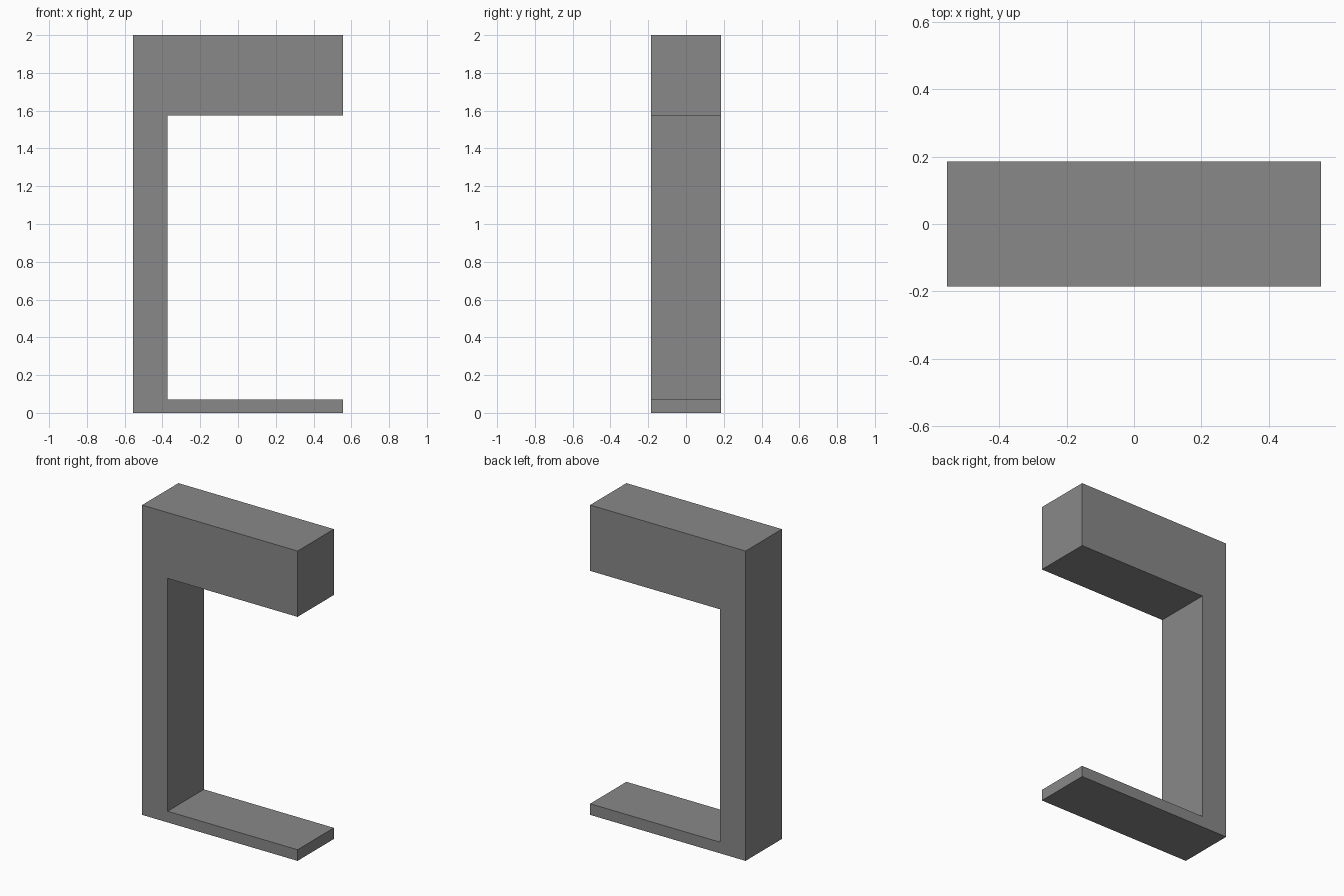
import bpy
import bmesh

cube = bpy.data.objects.get("Cube")
if cube:
    bpy.data.objects.remove(cube, do_unlink=True)

HALF_W, HALF_D, TOP = 0.555, 0.185, 2.0
INNER_X, BEAM_Z, BASE_Z = -0.373, 1.575, 0.072

grey = bpy.data.materials.new("mid_grey")
grey.use_nodes = True
colour = (0.25, 0.25, 0.25, 1)
grey.diffuse_color = colour
grey.node_tree.nodes["Principled BSDF"].inputs["Base Color"].default_value = colour

# C-shaped side profile: base plate, upright and heavy top beam in one piece
profile = [
    (-HALF_W, 0), (HALF_W, 0), (HALF_W, BASE_Z), (INNER_X, BASE_Z),
    (INNER_X, BEAM_Z), (HALF_W, BEAM_Z), (HALF_W, TOP), (-HALF_W, TOP),
]

# Extrude the profile from front to back
bm = bmesh.new()
front = bm.faces.new([bm.verts.new((x, -HALF_D, z)) for x, z in profile])
extruded = bmesh.ops.extrude_face_region(bm, geom=[front], use_keep_orig=True)["geom"]
back_verts = [v for v in extruded if isinstance(v, bmesh.types.BMVert)]
bmesh.ops.translate(bm, verts=back_verts, vec=(0, 2 * HALF_D, 0))
bmesh.ops.recalc_face_normals(bm, faces=bm.faces[:])

mesh = bpy.data.meshes.new("c_shaped_frame")
bm.to_mesh(mesh)
bm.free()
mesh.materials.append(grey)
frame = bpy.data.objects.new("c_shaped_frame", mesh)
bpy.context.collection.objects.link(frame)
